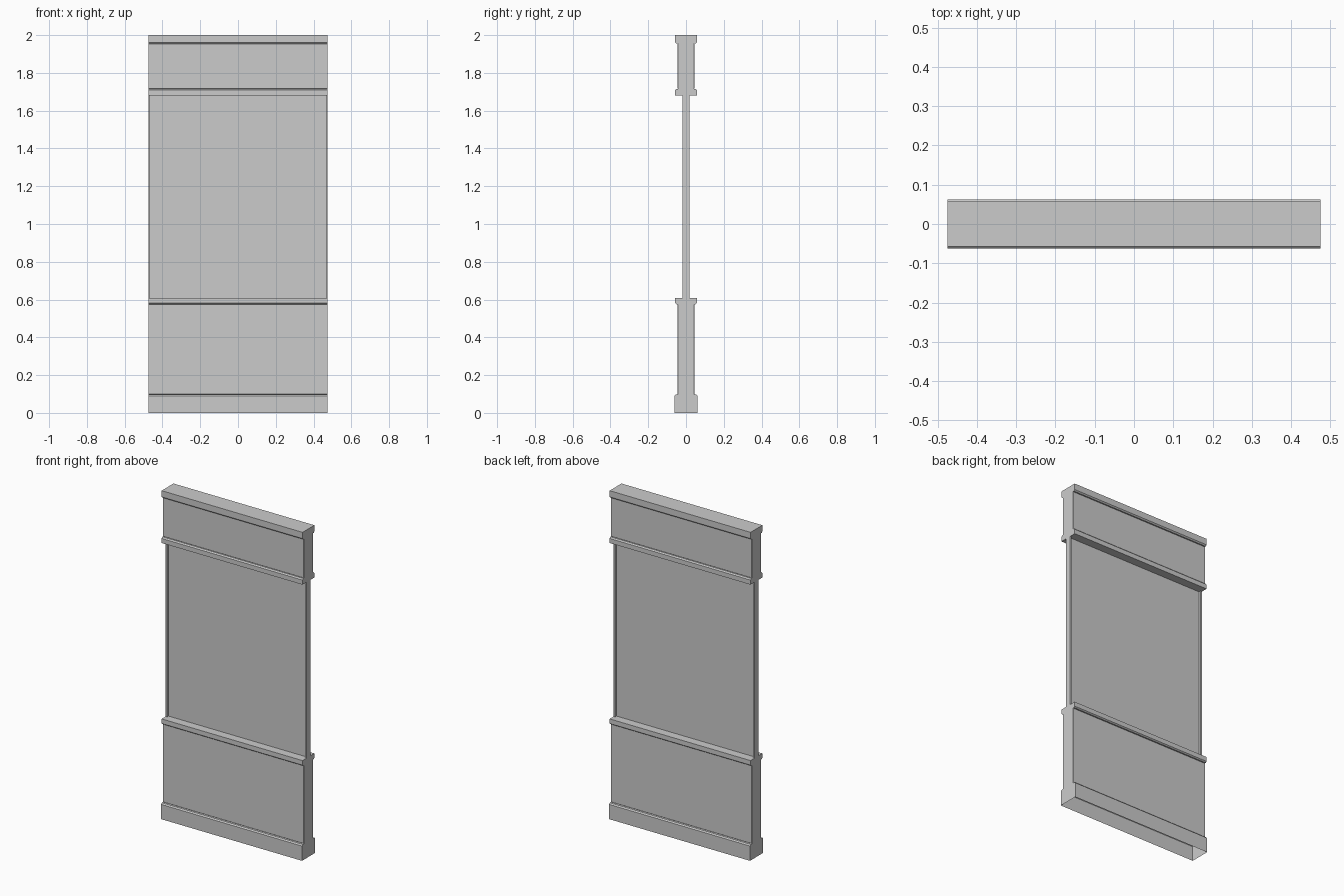
import bpy, bmesh

if "Cube" in bpy.data.objects:
    bpy.data.objects.remove(bpy.data.objects["Cube"])

HALF_W = 0.475


def finish(name, bm):
    bmesh.ops.recalc_face_normals(bm, faces=bm.faces)
    mesh = bpy.data.meshes.new(name)
    bm.to_mesh(mesh)
    bm.free()
    obj = bpy.data.objects.new(name, mesh)
    bpy.context.collection.objects.link(obj)
    return obj


def moulded_section(name, half_profile, wall_range, open_bottom=False):
    """Mirror a (y, z) half profile, extrude it across the width, raise the wall panels."""
    outline = half_profile + [(-y, z) for y, z in reversed(half_profile)]
    bm = bmesh.new()
    cap = bm.faces.new([bm.verts.new((-HALF_W, y, z)) for y, z in outline])
    ext = bmesh.ops.extrude_face_region(bm, geom=[cap], use_keep_orig=True)
    bmesh.ops.translate(bm, vec=(2 * HALF_W, 0, 0),
                        verts=[g for g in ext["geom"] if isinstance(g, bmesh.types.BMVert)])
    bmesh.ops.recalc_face_normals(bm, faces=bm.faces)
    # Slightly raised wall panels with bevelled rims
    lo, hi = wall_range
    walls = [f for f in bm.faces
             if abs(f.normal.y) > 0.99 and lo < f.calc_center_median().z < hi]
    bmesh.ops.inset_individual(bm, faces=walls, thickness=0.003, depth=0.003)
    if open_bottom:
        bmesh.ops.delete(bm, geom=[f for f in bm.faces
                                   if all(v.co.z < 1e-5 for v in f.verts)], context='FACES')
    return finish(name, bm)


def box(name, x0, x1, half_y, z0, z1):
    bm = bmesh.new()
    bmesh.ops.create_cube(bm, size=1)
    for v in bm.verts:
        v.co = (x1 if v.co.x > 0 else x0,
                half_y if v.co.y > 0 else -half_y,
                z1 if v.co.z > 0 else z0)
    return finish(name, bm)


# Lower wall: skirting board, panel and sill rail, hollow underneath
moulded_section("lower_wall", [
    (0.062, 0.0), (0.062, 0.09), (0.055, 0.097), (0.042, 0.097),
    (0.042, 0.575), (0.050, 0.575), (0.057, 0.581), (0.057, 0.609)],
    (0.2, 0.5), open_bottom=True)

# Upper wall: lower rail, panel and top cap
moulded_section("upper_wall", [
    (0.057, 1.681), (0.057, 1.709), (0.050, 1.716), (0.042, 1.716),
    (0.042, 1.955), (0.050, 1.955), (0.057, 1.962), (0.057, 2.0)],
    (1.75, 1.92))

# Window pane held between two thin posts
box("window_pane", -0.466, 0.466, 0.005, 0.609, 1.681)
for side, label in ((-1, "left"), (1, "right")):
    a, b = sorted((side * 0.465, side * HALF_W))
    box("window_post_" + label, a, b, 0.018, 0.609, 1.681)
